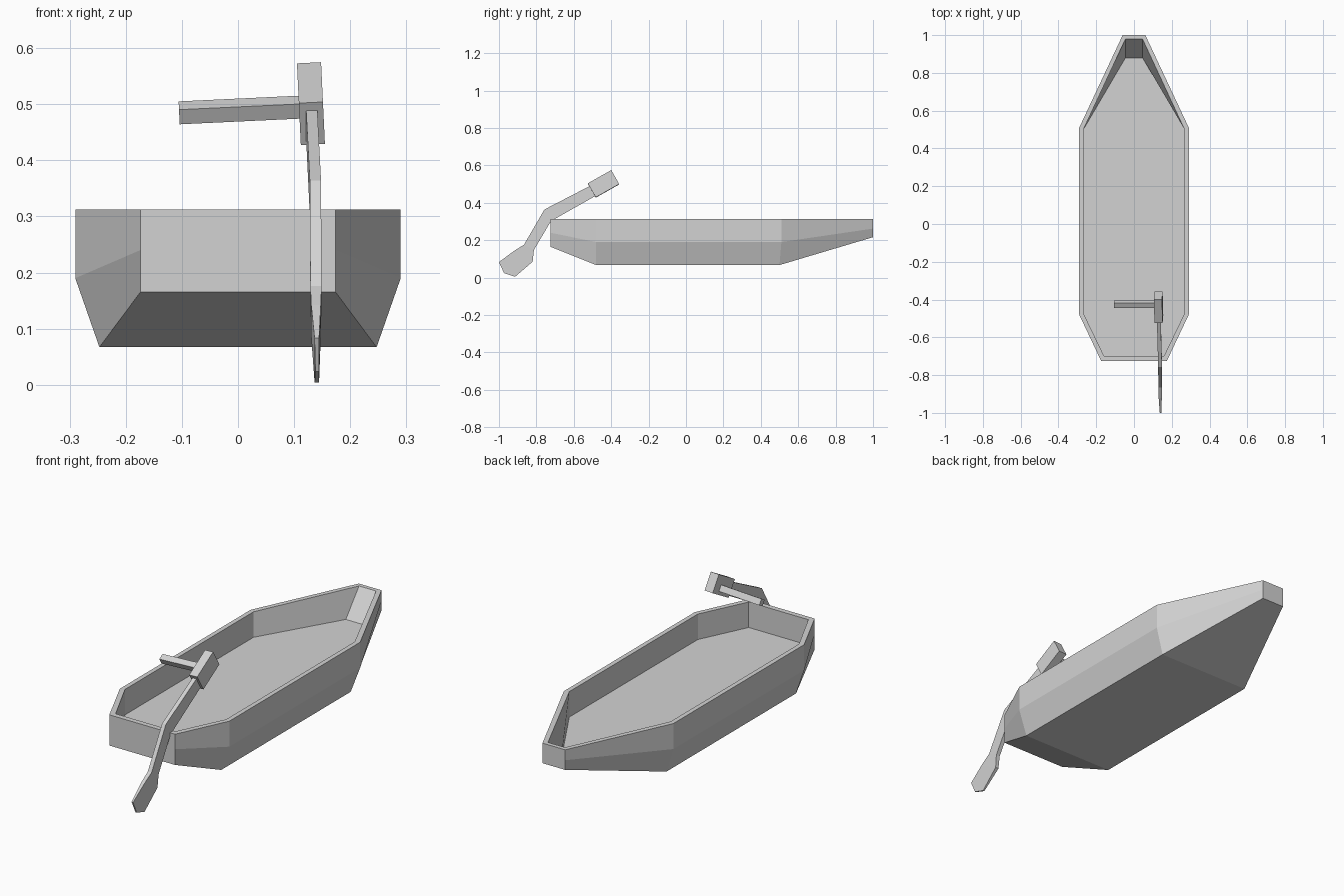
import bpy, bmesh, math

if "Cube" in bpy.data.objects:
    bpy.data.objects.remove(bpy.data.objects["Cube"])

grey = bpy.data.materials.new("plain grey")
grey.diffuse_color = (0.65, 0.65, 0.65, 1)
grey.use_nodes = True
grey.node_tree.nodes["Principled BSDF"].inputs["Base Color"].default_value = grey.diffuse_color


def finish(name, bm):
    bmesh.ops.recalc_face_normals(bm, faces=bm.faces)
    me = bpy.data.meshes.new(name)
    bm.to_mesh(me)
    bm.free()
    me.materials.append(grey)
    ob = bpy.data.objects.new(name, me)
    bpy.context.collection.objects.link(ob)
    return ob


def box(name, loc, size, rot):
    bm = bmesh.new()
    bmesh.ops.create_cube(bm, size=1)
    bmesh.ops.scale(bm, vec=size, verts=bm.verts)
    ob = finish(name, bm)
    ob.location, ob.rotation_euler = loc, rot
    return ob


# Hull: mirrored half outlines (bow to stern), lofted from floor over the rim to the keel
halves = [
    [(.045, .88, .19), (.268, .50, .19), (.268, -.472, .19), (.158, -.70, .19)],    # floor
    [(.045, .98, .312), (.268, .50, .312), (.268, -.472, .312), (.158, -.70, .312)],  # inner rim
    [(.06, 1, .312), (.29, .51, .312), (.29, -.48, .312), (.174, -.725, .312)],     # outer rim
    [(.06, 1, .262), (.29, .51, .19), (.29, -.48, .19), (.174, -.725, .24)],        # chine
    [(.06, 1, .216), (.247, .50, .067), (.247, -.48, .067), (.174, -.725, .165)],   # bottom
]
bm = bmesh.new()
rings = []
for half in halves:
    pts = half + [(-x, y, z) for x, y, z in reversed(half)]
    rings.append([bm.verts.new(p) for p in pts])
for a, b in zip(rings, rings[1:]):
    for i in range(8):
        j = (i + 1) % 8
        bm.faces.new((a[i], a[j], b[j], b[i]))
for ring in (rings[0], rings[-1]):
    for i in range(3):
        bm.faces.new((ring[i], ring[i + 1], ring[6 - i], ring[7 - i]))
finish("boat_hull", bm)

# Oar shaft and blade: paired stations (upper edge y, z, lower edge y, z, centre x, half width)
stations = [
    (-.50, .497, -.465, .447, .131, .010),
    (-.757, .364, -.722, .302, .138, .010),
    (-.866, .176, -.813, .148, .139, .010),
    (-.92, .142, -.82, .085, .139, .0085),
    (-1.0, .083, -.914, .004, .1405, .004),
]
bm = bmesh.new()
rings = []
for uy, uz, ly, lz, cx, w in stations:
    rings.append([bm.verts.new(p) for p in (
        (cx - w, uy, uz), (cx + w, uy, uz), (cx + w, ly, lz), (cx - w, ly, lz))])
for a, b in zip(rings, rings[1:]):
    for i in range(4):
        j = (i + 1) % 4
        bm.faces.new((a[i], a[j], b[j], b[i]))
bm.faces.new(rings[0])
# blunt pointed tip
a, b, c, d = rings[-1]
tip = [bm.verts.new((x, -.973, .024)) for x in (.138, .144)]
bm.faces.new((a, b, tip[1], tip[0]))
bm.faces.new((tip[0], tip[1], c, d))
bm.faces.new((a, tip[0], d))
bm.faces.new((b, c, tip[1]))
finish("oar_shaft", bm)

# Oar grip block and cross handle
tilt = (math.radians(29.5), math.radians(-2.7), 0)
box("oar_grip_block", (.13, -.441, .501), (.043, .144, .086), tilt)
box("oar_cross_handle", (.01, -.425, .49), (.23, .03, .03), tilt)
